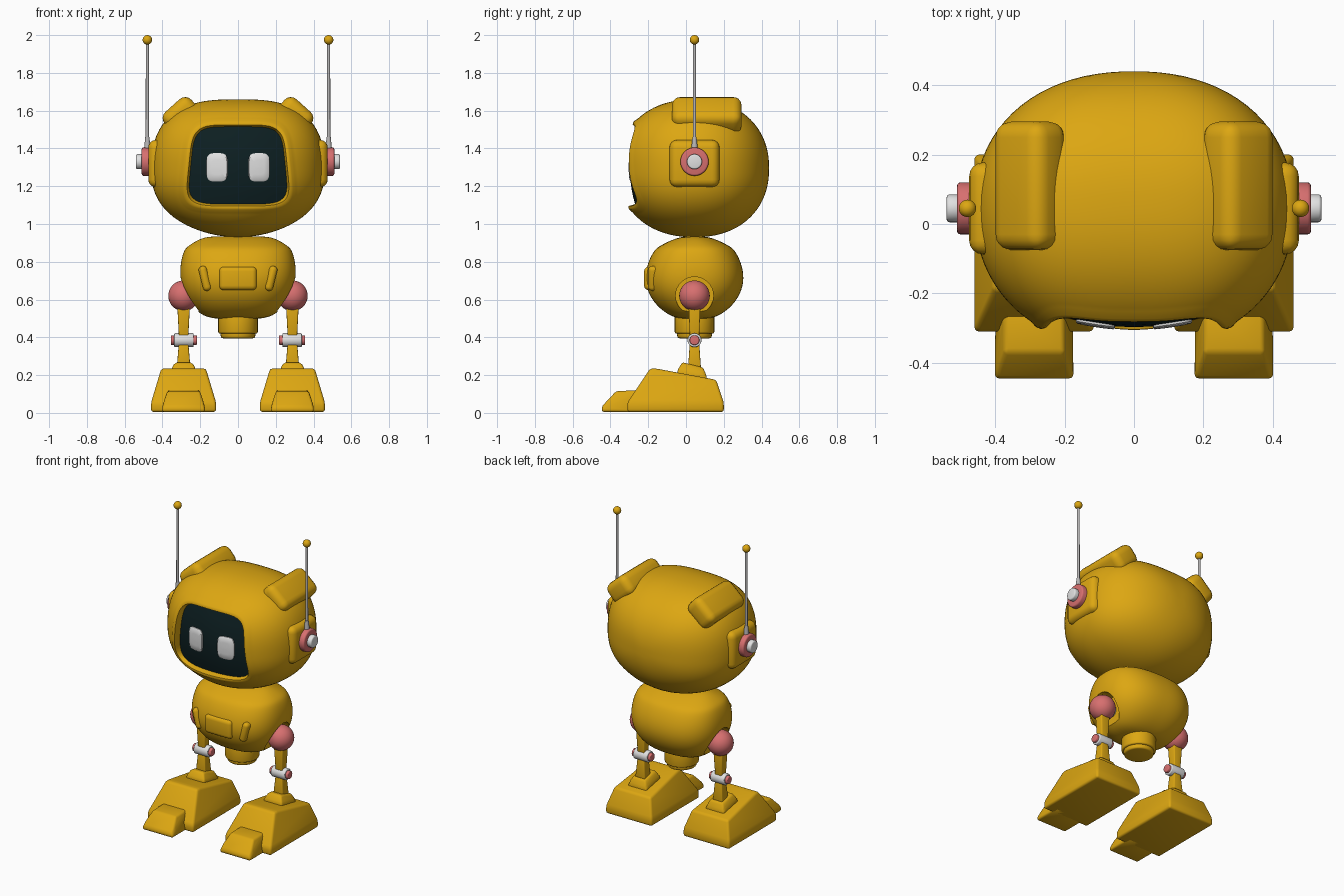
import bpy, bmesh
from math import sin, cos, pi, radians
from mathutils import Vector, Matrix

old = bpy.data.objects.get("Cube")
if old:
    bpy.data.objects.remove(old, do_unlink=True)


def material(name, rgb):
    m = bpy.data.materials.new(name)
    m.use_nodes = True
    m.diffuse_color = (*rgb, 1)
    m.node_tree.nodes["Principled BSDF"].inputs["Base Color"].default_value = (*rgb, 1)
    return m


YELLOW = material("warm yellow", (0.72, 0.385, 0.006))
PINK = material("coral pink", (0.68, 0.16, 0.16))
WHITE = material("white", (0.75, 0.75, 0.75))
GREY = material("antenna grey", (0.48, 0.47, 0.47))
DARK = material("dark screen", (0.004, 0.014, 0.016))
CY = 0.045          # depth of the body axis
HEAD_Z = 1.295


def finish(name, bm, *mats, angle=40):
    bmesh.ops.recalc_face_normals(bm, faces=bm.faces[:])
    mesh = bpy.data.meshes.new(name)
    bm.to_mesh(mesh)
    bm.free()
    for m in mats:
        mesh.materials.append(m)
    ob = bpy.data.objects.new(name, mesh)
    bpy.context.collection.objects.link(ob)
    smooth(ob, angle)
    return ob


def smooth(ob, angle=40):
    bpy.ops.object.select_all(action='DESELECT')
    ob.select_set(True)
    bpy.context.view_layer.objects.active = ob
    bpy.ops.object.shade_smooth_by_angle(angle=radians(angle))


def round_edges(bm, width, segments=4):
    bmesh.ops.bevel(bm, geom=bm.edges[:], offset=width, segments=segments,
                    profile=0.5, affect='EDGES', clamp_overlap=True)


def box(name, size, loc, mat, bevel, tilt=0):
    bm = bmesh.new()
    bmesh.ops.create_cube(bm, size=1)
    bmesh.ops.scale(bm, vec=size, verts=bm.verts[:])
    round_edges(bm, bevel)
    bmesh.ops.transform(bm, matrix=Matrix.Translation(loc) @ Matrix.Rotation(radians(tilt), 4, 'Y'),
                        verts=bm.verts[:])
    return finish(name, bm, mat)


def hull(name, points, mat, bevel):
    """Convex block from (y, z, half width) points, moved to its place by the caller."""
    bm = bmesh.new()
    for y, z, w in points:
        for s in (-1, 1):
            bm.verts.new((s * w, y, z))
    bmesh.ops.convex_hull(bm, input=bm.verts[:])
    bmesh.ops.dissolve_limit(bm, angle_limit=0.03, verts=bm.verts[:], edges=bm.edges[:])
    round_edges(bm, bevel, 3)
    return finish(name, bm, mat)


def rod(name, a, b, r1, r2, mat, bevel=0, sides=32):
    a, b = Vector(a), Vector(b)
    bm = bmesh.new()
    bmesh.ops.create_cone(bm, cap_ends=True, segments=sides, radius1=r1, radius2=r2, depth=(b - a).length)
    if bevel:
        rims = [e for e in bm.edges if any(len(f.verts) > 4 for f in e.link_faces)]
        bmesh.ops.bevel(bm, geom=rims, offset=bevel, segments=3, profile=0.5, affect='EDGES')
    turn = (b - a).to_track_quat('Z', 'Y').to_matrix().to_4x4()
    bmesh.ops.transform(bm, matrix=Matrix.Translation((a + b) / 2) @ turn, verts=bm.verts[:])
    return finish(name, bm, mat)


def ball(name, loc, r, mat):
    bm = bmesh.new()
    bmesh.ops.create_uvsphere(bm, u_segments=32, v_segments=20, radius=r, matrix=Matrix.Translation(loc))
    return finish(name, bm, mat)


def loft(rings, dark_from=None):
    """Skin equal rings of points and close both ends."""
    bm = bmesh.new()
    rows = [[bm.verts.new(p) for p in ring] for ring in rings]
    n = len(rows[0])
    for k, (a, b) in enumerate(zip(rows, rows[1:])):
        for i in range(n):
            j = (i + 1) % n
            f = bm.faces.new((a[i], a[j], b[j], b[i]))
            f.material_index = int(dark_from is not None and k >= dark_from)
    bm.faces.new(rows[0])
    bm.faces.new(rows[-1]).material_index = int(dark_from is not None)
    return bm


def oval(t, a, b, p):
    r = (abs(cos(t) / a) ** p + abs(sin(t) / b) ** p) ** (-1 / p)
    return r * cos(t), r * sin(t)


# Head: rounded shell whose front closes into the framed screen
N = 96
ANGLES = [2 * pi * i / N for i in range(N)]
HALF_W, HALF_H, Q = 0.46, 0.365, 2.2


def shell_y(x, z):
    p = 2.4 + 0.4 * z / max((x * x + z * z) ** 0.5, 1e-6)
    u = (abs(x / HALF_W) ** p + abs(z / HALF_H) ** p) ** (1 / p)
    return CY - 0.406 * max(0, 1 - u ** Q) ** (1 / Q)


def screen_y(x, z):
    return -0.297 + 0.7 * x * x + 0.75 * z * z


def outline(t):
    return oval(t, HALF_W, HALF_H, 2.4 + 0.4 * sin(t))


def frame(t, grow):
    x, z = oval(t, 0.25 + grow, 0.205 + grow, 5)
    return x * (1 - 0.4 * z), z + 0.015


rings = []
for k in range(1, 21):                      # back half
    u = sin(k / 20 * pi / 2)
    y = CY + 0.395 * max(0, 1 - u ** Q) ** (1 / Q)
    rings.append([(x * u, y, HEAD_Z + z * u) for x, z in map(outline, ANGLES)])
for k in range(1, 17):                      # front half up to the frame
    m = 1 - cos(k / 16 * pi / 2)
    ring = []
    for t in ANGLES:
        (ax, az), (bx, bz) = outline(t), frame(t, 0.045)
        x, z = ax + (bx - ax) * m, az + (bz - az) * m
        ring.append((x, shell_y(x, z), HEAD_Z + z))
    rings.append(ring)
for grow, lift in ((0.03, 0.006), (0.02, 0.004), (0.01, -0.004)):   # frame lip
    rings.append([(x, shell_y(x, z) - lift, HEAD_Z + z)
                  for x, z in (frame(t, grow) for t in ANGLES)])
edge = len(rings)
for f in (1, 0.8, 0.6, 0.4, 0.2, 0.02):     # screen
    rings.append([(x * f, screen_y(x * f, z * f), HEAD_Z + z * f)
                  for x, z in (frame(t, 0) for t in ANGLES)])
finish("head", loft(rings, dark_from=edge), YELLOW, DARK, angle=50)

# Eyes: thin domed plates on the screen
for s, side in ((-1, "right"), (1, "left")):
    rings = []
    for f, lift in ((1, -0.001), (1, 0.005), (0.93, 0.009), (0.5, 0.009), (0.05, 0.009)):
        ring = []
        for t in ANGLES:
            x, z = oval(t, 0.056 * f, 0.075 * f, 4)
            x += s * 0.111
            ring.append((x, screen_y(x, z) - lift, HEAD_Z + 0.005 + z))
        rings.append(ring)
    finish(side + "_eye", loft(rings), WHITE)

# Torso: stacked rounded sections, softened
rings = []
for z, w, d in ((0.935, 0.13, 0.03), (0.93, 0.19, 0.09), (0.885, 0.265, 0.185), (0.86, 0.288, 0.215),
                (0.79, 0.306, 0.25), (0.71, 0.308, 0.264), (0.63, 0.288, 0.245),
                (0.56, 0.24, 0.195), (0.51, 0.185, 0.125), (0.495, 0.1, 0.06)):
    rings.append([(x, CY + y, z) for x, y in (oval(2 * pi * i / 40, w, d, 2.5) for i in range(40))])
torso = finish("torso", loft(rings), YELLOW)
torso.modifiers.new("soften", 'SUBSURF').levels = 2

# Hip sockets cut into the torso
cutters = []
for s in (-1, 1):
    cutter = rod("socket_cutter", (s * 0.21, CY, 0.62), (s * 0.45, CY, 0.62), 0.1, 0.1, YELLOW)
    cutter.hide_render = True
    cutters.append(cutter)
    cut = torso.modifiers.new("socket", 'BOOLEAN')
    cut.operation, cut.solver, cut.object = 'DIFFERENCE', 'EXACT', cutter
graph = bpy.context.evaluated_depsgraph_get()
torso.data = bpy.data.meshes.new_from_object(torso.evaluated_get(graph))
torso.modifiers.clear()
for cutter in cutters:
    bpy.data.objects.remove(cutter, do_unlink=True)
smooth(torso)

# Chest panel and pelvis
box("chest_panel", (0.2, 0.07, 0.125), (0, -0.187, 0.712), YELLOW, 0.025)
rod("pelvis", (0, CY, 0.53), (0, CY, 0.42), 0.105, 0.105, YELLOW, 0.01)
rod("pelvis_cap", (0, CY, 0.43), (0, CY, 0.395), 0.094, 0.09, YELLOW, 0.01)

for s, side in ((-1, "right"), (1, "left")):
    def at(x, z, y=CY):
        return (s * x, y, z)

    # Head fittings
    box(side + "_brow_pad", (0.19, 0.37, 0.14), at(0.3, 1.575, 0.11), YELLOW, 0.045, s * 42)
    box(side + "_ear_pad", (0.12, 0.265, 0.25), at(0.415, 1.32), YELLOW, 0.04)
    rod(side + "_ear_disc", at(0.44, 1.33), at(0.51, 1.33), 0.075, 0.075, PINK, 0.01)
    rod(side + "_ear_knob", at(0.5, 1.33), at(0.54, 1.33), 0.04, 0.04, WHITE, 0.008)
    rod(side + "_antenna_base", at(0.48, 1.39), at(0.48, 1.46), 0.018, 0.011, GREY)
    rod(side + "_antenna", at(0.48, 1.45), at(0.48, 1.97), 0.009, 0.008, GREY, sides=16)
    ball(side + "_antenna_tip", at(0.48, 1.975), 0.025, YELLOW)
    box(side + "_chest_ridge", (0.045, 0.07, 0.135), at(0.175, 0.712, -0.165), YELLOW, 0.022, s * 14)

    # Leg joints and links
    rod(side + "_hip_axle", at(0.15, 0.62), at(0.27, 0.62), 0.035, 0.035, WHITE)
    ball(side + "_hip", at(0.288, 0.62), 0.081, PINK)
    rod(side + "_knee", at(0.235, 0.385), at(0.338, 0.385), 0.037, 0.037, WHITE, 0.005)
    rod(side + "_knee_pin", at(0.217, 0.385), at(0.356, 0.385), 0.026, 0.026, PINK, 0.005)

    def block(y, z, w):
        return [(CY - y, z, w), (CY + y, z, w)]

    parts = [
        hull(side + "_thigh", block(0.032, 0.58, 0.034) + block(0.024, 0.385, 0.024), YELLOW, 0.006),
        hull(side + "_shin", block(0.024, 0.385, 0.024) + block(0.034, 0.24, 0.036), YELLOW, 0.006),
        hull(side + "_ankle", [(-0.045, 0.18, 0.068), (-0.045, 0.225, 0.068), (-0.02, 0.268, 0.047),
                               (0.09, 0.24, 0.047), (0.108, 0.2, 0.068), (0.108, 0.15, 0.068)],
             YELLOW, 0.01),
        hull(side + "_foot", [(-0.31, 0.005, 0.172), (-0.31, 0.055, 0.172), (-0.19, 0.235, 0.118),
                              (-0.16, 0.235, 0.118), (0.16, 0.175, 0.136), (0.2, 0.055, 0.172),
                              (0.2, 0.005, 0.172)], YELLOW, 0.014),
        hull(side + "_toe", [(-0.445, 0.005, 0.113), (-0.445, 0.035, 0.113), (-0.37, 0.115, 0.086),
                             (-0.25, 0.12, 0.086), (-0.25, 0.005, 0.113)], YELLOW, 0.012),
    ]
    for ob in parts:
        ob.location.x = s * 0.288
